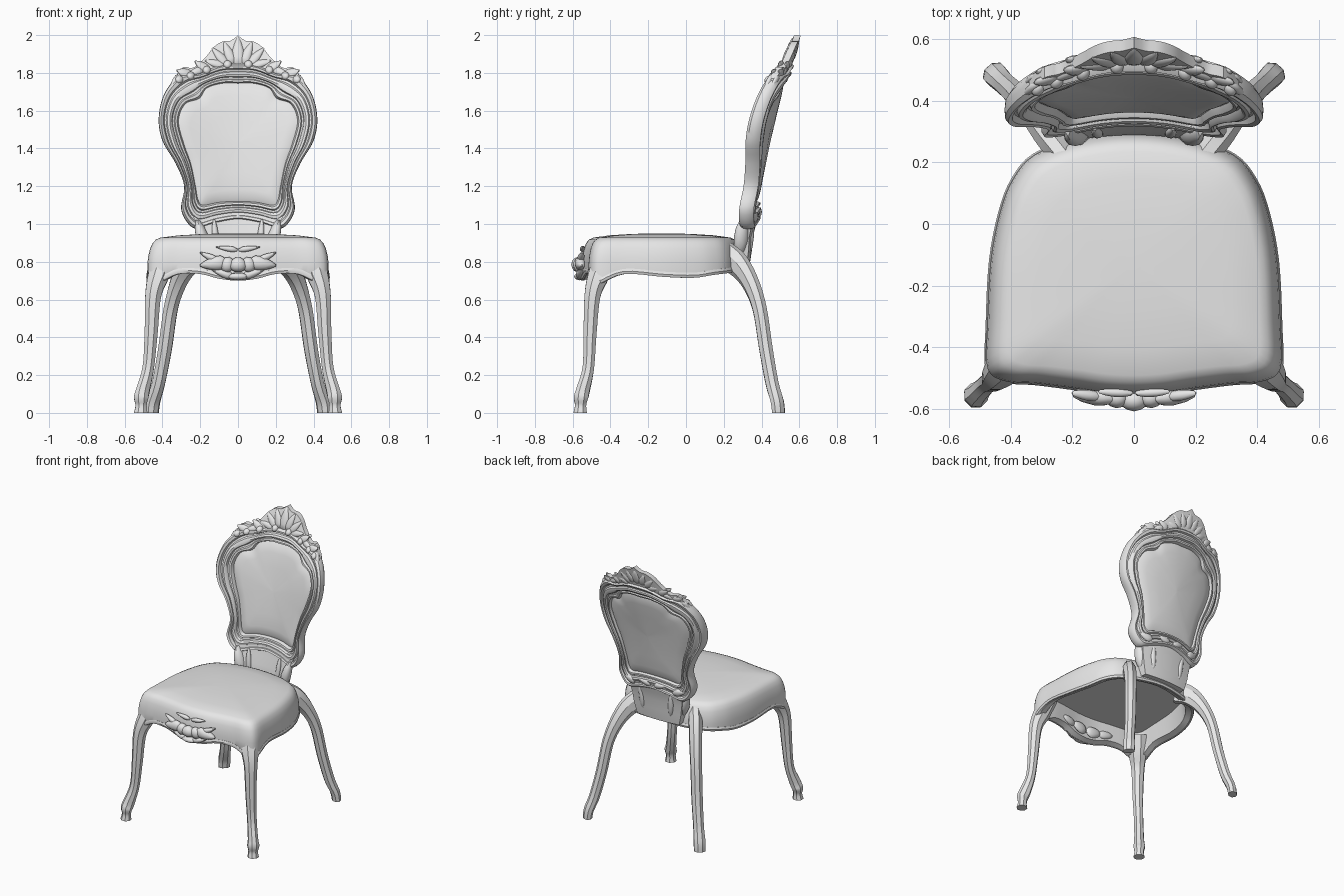
import bpy, bmesh, math
from mathutils import Vector

cube = bpy.data.objects.get("Cube")
if cube:
    bpy.data.objects.remove(cube, do_unlink=True)

grey = bpy.data.materials.new("plain light grey")
grey.use_nodes = True
grey.diffuse_color = (0.8, 0.8, 0.8, 1)
grey.node_tree.nodes["Principled BSDF"].inputs["Base Color"].default_value = (0.8, 0.8, 0.8, 1)


# ---- helpers ----
def finish(name, bm, angle=35):
    bmesh.ops.recalc_face_normals(bm, faces=bm.faces)
    mesh = bpy.data.meshes.new(name)
    bm.to_mesh(mesh)
    bm.free()
    mesh.materials.append(grey)
    obj = bpy.data.objects.new(name, mesh)
    bpy.context.collection.objects.link(obj)
    bpy.ops.object.select_all(action="DESELECT")
    obj.select_set(True)
    bpy.context.view_layer.objects.active = obj
    bpy.ops.object.shade_smooth_by_angle(angle=math.radians(angle))


def spline(points, steps, closed=False):
    """Smooth curve through points of any dimension."""
    p = [Vector(q) for q in points]
    n = len(p)
    get = (lambda i: p[i % n]) if closed else (lambda i: p[max(0, min(n - 1, i))])
    out = []
    for i in range(n if closed else n - 1):
        a, b, c, d = get(i - 1), get(i), get(i + 1), get(i + 2)
        for k in range(steps):
            t = k / steps
            out.append(b + (c - a) * (t / 2) + (a * 2 - b * 5 + c * 4 - d) * (t * t / 2)
                       + (b * 3 - a - c * 3 + d) * (t ** 3 / 2))
    if not closed:
        out.append(p[-1].copy())
    return out


def mirrored_loop(half, steps):
    """Closed curve from a +x half that starts and ends on the centre line."""
    other = [(-q[0], *q[1:]) for q in reversed(half[1:-1])]
    return spline(list(half) + other, steps, True)


def skin(bm, rings, wrap=False):
    """Join rings of equal length with quads, capping open ends."""
    loops = [[bm.verts.new(p) for p in r] for r in rings]
    n = len(loops[0])
    for i in range(len(loops) if wrap else len(loops) - 1):
        a, b = loops[i], loops[(i + 1) % len(loops)]
        for j in range(n):
            k = (j + 1) % n
            bm.faces.new((a[j], a[k], b[k], b[j]))
    if not wrap:
        bm.faces.new(loops[0])
        bm.faces.new(loops[-1])


def surf(x, z, d=0.0):
    """Leaning, curved sheet of the backrest; d moves toward the front."""
    u = z - 1
    return Vector((x, 0.355 + 0.13 * u + 0.105 * u * u - 0.5 * x * x - d, z))


def apron(x, z, d=0.0):
    """Front face of the seat rail."""
    return Vector((x, -0.555 + 0.4 * x * x - d, z))


def leaf(bm, place, x, z, length, width, degrees, depth=0.03, lift=0.02, taper=0.5):
    """Carved leaf or bead laid on a surface, with its mirror copy."""
    for side in ((1, -1) if x else (1,)):
        blob = bmesh.ops.create_icosphere(bm, subdivisions=2, radius=1)["verts"]
        ca, sa = math.cos(math.radians(degrees)), math.sin(math.radians(degrees))
        for v in blob:
            u, w, h = v.co
            w *= 1 - taper * u
            h *= 1 - 0.3 * taper * u
            dx, dz = u * length * ca - w * width * sa, u * length * sa + w * width * ca
            v.co = place(side * (x + dx), z + dz, lift + h * depth)


# ---- seat: upholstered top, apron with wavy lower edge, hollow underside ----
seat_half = [(0, -.555, .70), (.1, -.55, .71), (.2, -.535, .735), (.32, -.52, .735),
             (.42, -.512, .69), (.478, -.47, .68), (.478, -.33, .735), (.467, -.12, .72),
             (.436, .04, .715), (.395, .145, .73), (.325, .225, .74), (.18, .28, .75), (0, .30, .76)]
rim = mirrored_loop(seat_half, 4)
mid = Vector((0, -.13, 0))


def seat_ring(scale, z=None, up=0):
    return [((p.x - mid.x) * scale, mid.y + (p.y - mid.y) * scale, p.z + up if z is None else z)
            for p in rim]


bm = bmesh.new()
rings = [seat_ring(s, z) for s, z in ((.05, .87), (.86, .87))]
rings += [seat_ring(.89, up=.015), seat_ring(.97), seat_ring(.995, up=.012)]
rings += [seat_ring(s, z) for s, z in ((.995, .79), (.985, .83), (.965, .87), (.937, .9),
                                       (.9, .918), (.85, .928), (.65, .94), (.35, .948), (.05, .95))]
skin(bm, rings)
finish("seat", bm)

# ---- moulded bead along the lower edge of the apron ----
bm = bmesh.new()
bead = []
for p in rim:
    out = Vector((p.x, p.y + .13, 0)).normalized()
    c = Vector((p.x, p.y, p.z + .014)) - out * .006
    bead.append([c + out * (.01 * math.cos(a)) + Vector((0, 0, .016 * math.sin(a)))
                 for a in (k * math.tau / 6 for k in range(6))])
skin(bm, bead, wrap=True)
finish("apron_bead", bm)


# ---- legs: square section with softened corners, swept along a curve ----
def leg(name, path, side_dir):
    for sx, label in ((1, "left"), (-1, "right")):
        pts = spline(path, 5)
        s = Vector((side_dir[0] * sx, side_dir[1], 0)).normalized()
        rings = []
        for i, p in enumerate(pts):
            q0, q1 = pts[max(0, i - 1)], pts[min(len(pts) - 1, i + 1)]
            t = Vector(((q1.x - q0.x) * sx, q1.y - q0.y, q1.z - q0.z)).normalized()
            if i == len(pts) - 1:
                t = Vector((0, 0, -1))
            n = t.cross(s).normalized()
            c = Vector((p.x * sx, p.y, p.z))
            ring = []
            for k in range(8):
                a = math.tau * (k + .5) / 8
                ring.append(c + s * (math.cos(a) * p[3] * 1.1) + n * (math.sin(a) * p[4] * 1.1))
            rings.append(ring)
        bm = bmesh.new()
        skin(bm, rings)
        finish(label + "_" + name, bm, 30)


leg("front_leg", [(.385, -.42, .84, .06, .05), (.42, -.462, .73, .058, .052),
                  (.449, -.495, .62, .042, .041), (.46, -.508, .42, .034, .034),
                  (.475, -.517, .24, .03, .03), (.503, -.545, .12, .032, .037),
                  (.513, -.556, .08, .038, .036), (.513, -.558, .04, .03, .028),
                  (.515, -.56, 0, .036, .034)], (1, 1))
leg("rear_leg", [(.215, .205, .83, .042, .075), (.268, .272, .787, .043, .063), (.316, .34, .69, .04, .046),
                 (.356, .39, .55, .037, .036), (.386, .423, .34, .036, .034),
                 (.42, .455, .16, .034, .033), (.448, .483, .06, .038, .03),
                 (.455, .49, 0, .037, .028)], (1, -.9))

# ---- carved ornament on the front of the apron ----
bm = bmesh.new()
leaf(bm, apron, 0, .785, .04, .048, 90, .035, .018, .15)
leaf(bm, apron, .058, .785, .038, .042, 20, .032, .012, .1)
leaf(bm, apron, .13, .79, .075, .036, -8, .028, .012)
leaf(bm, apron, .15, .825, .06, .018, 25, .018, .01)
leaf(bm, apron, .08, .738, .06, .02, 18, .022, .008)
leaf(bm, apron, 0, .722, .06, .02, 0, .03, .008, 0)
leaf(bm, apron, .06, .87, .06, .014, 8, .014, -.006)
leaf(bm, apron, .06, .77, .06, .04, 10, .02, -.055, .2)
leaf(bm, apron, .16, .785, .06, .03, 10, .02, -.05, .2)
finish("apron_carving", bm)

# ---- backrest frame: concentric moulding between two outlines ----
outer = mirrored_loop([(0, 1.02), (.12, 1.0), (.23, .975), (.30, 1.07), (.285, 1.2), (.33, 1.32),
                       (.40, 1.44), (.42, 1.56), (.39, 1.69), (.31, 1.785), (.2, 1.80),
                       (.1, 1.84), (0, 1.85)], 5)
inner = mirrored_loop([(0, 1.12), (.1, 1.115), (.185, 1.10), (.212, 1.13), (.225, 1.2), (.25, 1.32),
                       (.285, 1.42), (.315, 1.545), (.28, 1.635), (.205, 1.665), (.165, 1.72),
                       (.08, 1.745), (0, 1.745)], 5)
moulding = [(0, 0), (.02, .025), (.12, .042), (.24, .038), (.3, .02), (.38, .022), (.44, .036),
            (.56, .04), (.66, .034), (.7, .016), (.78, .016), (.83, .028), (.93, .026), (1, .008)]
bm = bmesh.new()
section = moulding + [(t, -.85 * d) for t, d in reversed(moulding[1:])]
skin(bm, [[surf(*a.lerp(b, t), d) for a, b in zip(outer, inner)] for t, d in section], wrap=True)
finish("backrest_frame", bm)

# ---- padded backrest panel ----
bm = bmesh.new()
centre = Vector((0, 1.43))
pad = [(.04, .022), (.5, .022), (.8, .02), (.94, .014), (1.02, 0)]
skin(bm, [[surf(*centre.lerp(p, s), d) for p in inner]
          for s, d in pad + [(s, -.7 * d) for s, d in reversed(pad[:-1])]])
finish("backrest_panel", bm)

# ---- neck joining seat and backrest ----
bm = bmesh.new()
rings = []
for z, half, front, back in ((.78, .17, .04, -.005), (.86, .19, .05, -.01), (.93, .20, .045, -.008),
                             (.99, .21, .035, -.015), (1.06, .25, .03, -.025)):
    xs = [half * k / 6 for k in range(-6, 7)]
    rings.append([surf(x, z, front) for x in xs] + [surf(x, z, back) for x in reversed(xs)])
skin(bm, rings)
leaf(bm, surf, .19, .93, .10, .035, 75, .04, .035, .25)
leaf(bm, surf, .12, .94, .09, .018, 85, .015, .045, .2)
leaf(bm, surf, .12, .93, .10, .02, 85, .015, -.005, .2)
leaf(bm, surf, .06, 1.06, .05, .02, 10, .015, -.025)
leaf(bm, surf, .20, 1.04, .05, .025, 15, .015, -.025)
finish("backrest_neck", bm)

# ---- carved crest: thin plate with scalloped top, leaves and scrolls ----
crest = spline([(0, 1.998), (.04, 1.97), (.085, 1.965), (.13, 1.935), (.165, 1.89), (.205, 1.85),
                (.245, 1.825), (.29, 1.83), (.34, 1.77)], 3)
crest = [Vector((-p.x, p.y)) for p in reversed(crest[1:])] + crest
bm = bmesh.new()
rings = []
for x, top in crest:
    low = min(1.80 - .75 * max(0, abs(x) - .22), top - .01)
    belly = (low + top) / 2
    rings.append([surf(x, low, .02), surf(x, belly, .024), surf(x, top, .018),
                  surf(x, top, -.018), surf(x, belly, -.022), surf(x, low, -.02)])
skin(bm, rings)
for x, z, length, width, angle in ((0, 1.915, .075, .032, 90), (.05, 1.905, .065, .026, 68),
                                   (.095, 1.885, .065, .024, 48), (.12, 1.85, .06, .022, 15),
                                   (.19, 1.835, .05, .024, 35), (.225, 1.805, .05, .02, -20),
                                   (.285, 1.80, .045, .024, 20), (.33, 1.755, .045, .02, -50)):
    leaf(bm, surf, x, z, length, width, angle, .017, .018)
    leaf(bm, surf, x, z, length * .85, width, angle, .014, -.014)
for x, z in ((.055, 1.845), (.165, 1.815), (.25, 1.785), (.31, 1.765)):
    leaf(bm, surf, x, z, .022, .022, 0, .022, .03, 0)
finish("crest_carving", bm)
